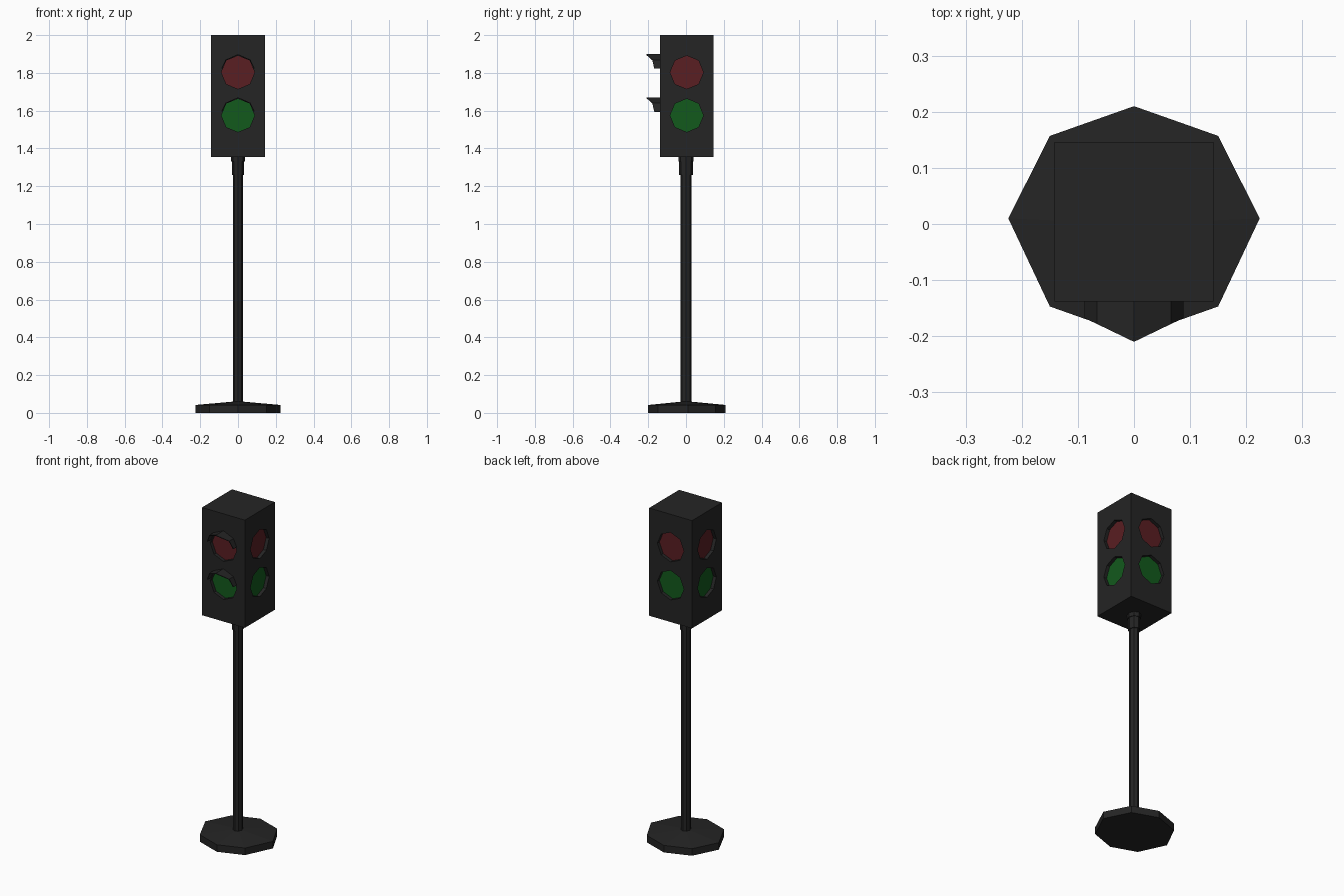
import bpy, bmesh
from math import sin, cos, pi
from mathutils import Matrix

if "Cube" in bpy.data.objects:
    bpy.data.objects.remove(bpy.data.objects["Cube"])

CY = 0.004            # housing centre in y
HALF = 0.142          # housing half width
LAMP_R = 0.088
LAMPS = {"red": 1.803, "green": 1.575}


def material(name, rgb):
    m = bpy.data.materials.new(name)
    m.diffuse_color = (*rgb, 1)
    m.use_nodes = True
    m.node_tree.nodes["Principled BSDF"].inputs["Base Color"].default_value = m.diffuse_color
    return m


DARK = material("dark_metal", (0.018, 0.018, 0.018))
LENS = {"red": material("red_lens", (0.10, 0.013, 0.016)),
        "green": material("green_lens", (0.006, 0.10, 0.012))}


def finish(name, bm, mat):
    bmesh.ops.recalc_face_normals(bm, faces=bm.faces)
    me = bpy.data.meshes.new(name)
    bm.to_mesh(me)
    bm.free()
    me.materials.append(mat)
    ob = bpy.data.objects.new(name, me)
    bpy.context.collection.objects.link(ob)
    return ob


def loft(name, rings, mat):
    """Octagonal rings (rx, ry, z) skinned into a closed solid."""
    bm = bmesh.new()
    loops = [[bm.verts.new((rx * cos(i * pi / 4), ry * sin(i * pi / 4), z))
              for i in range(8)] for rx, ry, z in rings]
    for a, b in zip(loops, loops[1:]):
        for i in range(8):
            j = (i + 1) % 8
            bm.faces.new((a[i], a[j], b[j], b[i]))
    bm.faces.new(loops[0])
    bm.faces.new(loops[-1])
    return finish(name, bm, mat)


def side_matrix(side, z, depth):
    """Places local +z along the outward normal of one housing side."""
    return (Matrix.Translation((0, CY, z)) @ Matrix.Rotation(side * pi / 2, 4, 'Z')
            @ Matrix.Translation((0, -HALF + depth, 0)) @ Matrix.Rotation(pi / 2, 4, 'X'))


# Base plate: octagon with a shallow sloping top
bm = bmesh.new()
outline = [(0.224, 0.01), (0.15, 0.157), (0, 0.21), (-0.15, 0.157),
           (-0.224, 0.01), (-0.15, -0.147), (0, -0.2), (0.15, -0.147)]
low = [bm.verts.new((x, y, 0)) for x, y in outline]
high = [bm.verts.new((x, y, 0.042)) for x, y in outline]
apex = bm.verts.new((0, 0, 0.062))
bm.faces.new(low)
for i in range(8):
    j = (i + 1) % 8
    bm.faces.new((low[i], low[j], high[j], high[i]))
    bm.faces.new((high[i], high[j], apex))
finish("base_plate", bm, DARK)

# Pole and the stepped collar under the housing
loft("pole", [(0.026, 0.03, 0.05), (0.026, 0.03, 1.27)], DARK)
loft("collar", [(0.031, 0.036, 1.26), (0.031, 0.036, 1.33),
                (0.036, 0.04, 1.33), (0.036, 0.04, 1.36)], DARK)

# Housing box
bm = bmesh.new()
bmesh.ops.create_cube(bm, size=1, matrix=Matrix.Translation((0, CY, 1.6775))
                      @ Matrix.Diagonal((2 * HALF, 2 * HALF, 0.645, 1)))
housing = finish("housing", bm, DARK)

# Octagonal lamp recesses on all four sides
bm = bmesh.new()
for z in LAMPS.values():
    for side in range(4):
        bmesh.ops.create_cone(bm, cap_ends=True, segments=8, radius1=LAMP_R,
                              radius2=LAMP_R, depth=0.042,
                              matrix=side_matrix(side, z, 0))
cutter = finish("recess_cutter", bm, DARK)
cutter.hide_render = True
cutter.hide_set(True)
mod = housing.modifiers.new("recesses", 'BOOLEAN')
mod.operation = 'DIFFERENCE'
mod.solver = 'EXACT'
mod.object = cutter

# Lenses at the bottom of the recesses, visors over the front lamps
for colour, z in LAMPS.items():
    for side in range(4):
        bm = bmesh.new()
        bmesh.ops.create_circle(bm, cap_ends=True, segments=8, radius=LAMP_R,
                                matrix=side_matrix(side, z, 0.02))
        lens = finish(f"{colour}_lens_{side + 1}", bm, LENS[colour])
        # Lens faces must look outward
        n = lens.data.polygons[0].normal
        c = lens.data.polygons[0].center
        if n.x * c.x + n.y * (c.y - CY) < 0:
            lens.data.flip_normals()

    bm = bmesh.new()
    arc = [(0.086, 0.02, -0.168), (0.065, 0.065, -0.178), (0, 0.094, -0.21)]
    arc += [(-x, h, y) for x, h, y in arc[1::-1]]
    back = [bm.verts.new((x, -0.12, z + h)) for x, h, y in arc]
    front = [bm.verts.new((x, y, z + h)) for x, h, y in arc]
    for i in range(4):
        bm.faces.new((back[i], back[i + 1], front[i + 1], front[i]))
    visor = finish(f"{colour}_visor", bm, DARK)
    shell = visor.modifiers.new("thickness", 'SOLIDIFY')
    shell.thickness = 0.004
    shell.offset = 0
